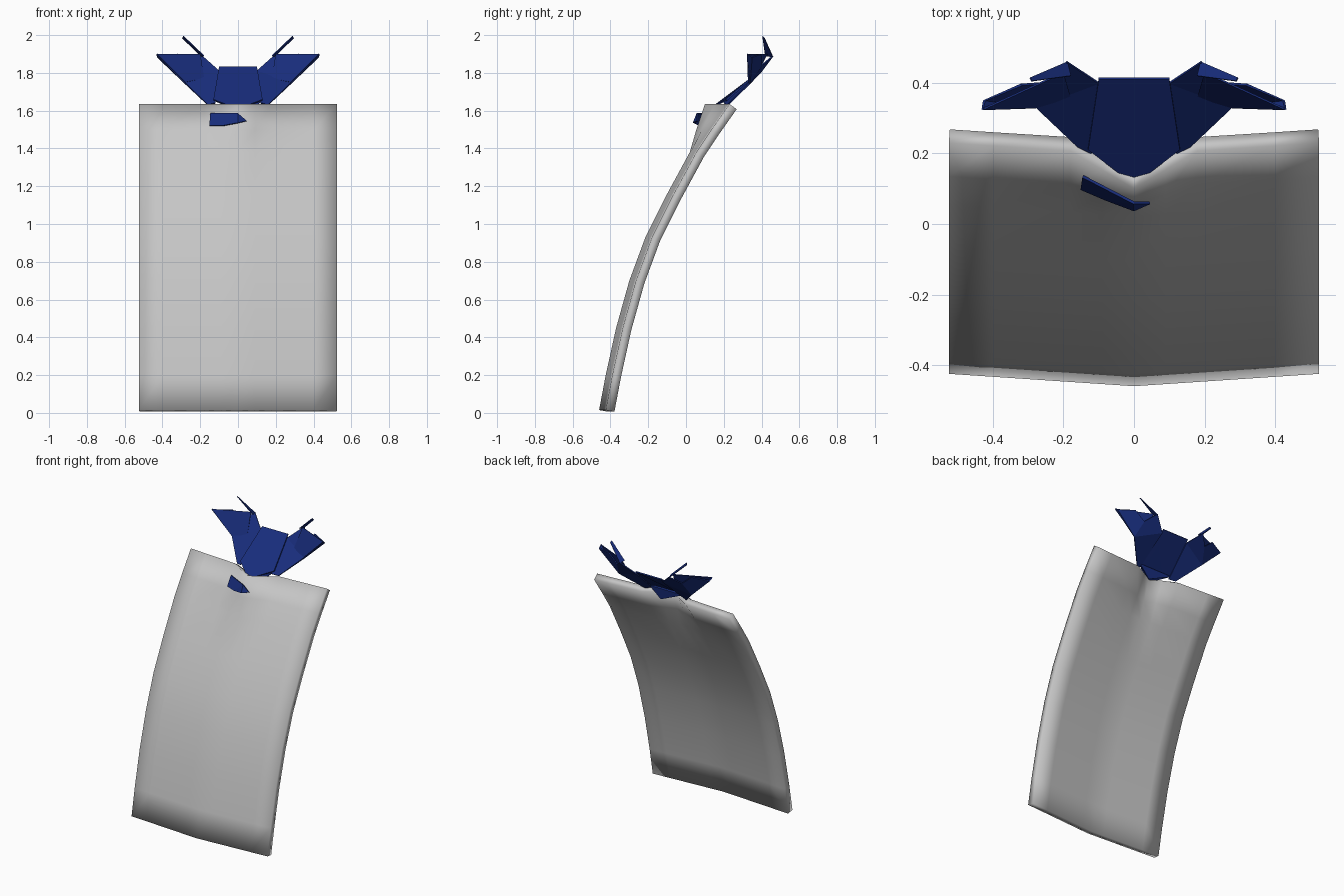
import bpy

old = bpy.data.objects.get("Cube")
if old:
    bpy.data.objects.remove(old, do_unlink=True)


def material(name, rgb):
    m = bpy.data.materials.new(name)
    m.use_nodes = True
    m.diffuse_color = (*rgb, 1)
    m.node_tree.nodes["Principled BSDF"].inputs["Base Color"].default_value = (*rgb, 1)
    return m


grey = material("cloth grey", (0.56, 0.56, 0.56))
blue = material("deep blue", (0.009, 0.026, 0.2))


def sheet(name, verts, faces, mat, thickness, offset=-1):
    mesh = bpy.data.meshes.new(name)
    mesh.from_pydata(verts, [], faces)
    mesh.materials.append(mat)
    ob = bpy.data.objects.new(name, mesh)
    bpy.context.collection.objects.link(ob)
    mod = ob.modifiers.new("thickness", "SOLIDIFY")
    mod.thickness = thickness
    mod.offset = offset
    mod.use_even_offset = True
    return ob


def mirrored(side, pts):
    return [(side * x, y, z) for x, y, z in pts]


# Curved panel: leaning profile (height, depth, forward pinch at the middle)
profile = [(0.015, -0.46, 0), (0.2, -0.425, 0), (0.45, -0.37, 0), (0.7, -0.3, 0),
           (0.93, -0.215, 0), (1.15, -0.105, 0), (1.38, 0.02, 0),
           (1.5, 0.1, 0.045), (1.635, 0.195, 0.095)]
columns = [-0.525, -0.4, -0.18, -0.09, 0, 0.09, 0.18, 0.4, 0.525]
n = len(columns)
verts = []
for z, y, pinch in profile:
    for x in columns:
        dip = pinch * max(0, 1 - abs(x) / 0.18)
        verts.append((x, y + 0.035 * abs(x) / 0.525 - dip, z))
faces = [(r * n + c, r * n + c + 1, (r + 1) * n + c + 1, (r + 1) * n + c)
         for r in range(len(profile) - 1) for c in range(n - 1)]
panel = sheet("curved_panel", verts, faces, grey, 0.047)
for p in panel.data.polygons:
    p.use_smooth = True

# Centre of the collar, with its pointed lower end and rear knot
sheet("collar_centre",
      [(-0.1, 0.41, 1.835), (0.1, 0.41, 1.835), (0.13, 0.21, 1.66),
       (0, 0.11, 1.61), (-0.13, 0.21, 1.66), (0.05, 0.2, 1.575)],
      [(0, 4, 3, 2, 1), (4, 5, 2)], blue, 0.008)

# Collar wings: a broad ribbon ending in an outer flap and an inner spike
for side, label in ((1, "left"), (-1, "right")):
    pts = [(0.1, 0.4, 1.81), (0.12, 0.2, 1.64), (0.16, 0.22, 1.63),
           (0.28, 0.335, 1.745), (0.25, 0.4, 1.84), (0.19, 0.46, 1.89),
           (0.43, 0.325, 1.9), (0.425, 0.35, 1.885), (0.32, 0.395, 1.9),
           (0.22, 0.4, 1.9)]
    sheet(label + "_wing", mirrored(side, pts),
          [(0, 1, 2, 3), (0, 3, 4, 5), (3, 7, 8, 4), (3, 6, 7), (3, 9, 6)][:4],
          blue, 0.007, 0)
    top_flap = [(0.28, 0.33, 1.75), (0.43, 0.325, 1.9), (0.2, 0.43, 1.9),
                (0.18, 0.36, 1.77)]
    sheet(label + "_wing_flap", mirrored(side, top_flap), [(0, 1, 2, 3)], blue, 0.005, 0)
    spike = [(0.19, 0.46, 1.885), (0.295, 0.415, 1.985), (0.29, 0.405, 1.995),
             (0.18, 0.42, 1.89)]
    sheet(label + "_spike", mirrored(side, spike), [(0, 1, 2, 3)], blue, 0.005, 0)

# Lower tip of the collar showing through the front of the panel
sheet("collar_tip",
      [(-0.145, 0.135, 1.585), (-0.15, 0.1, 1.52), (-0.08, 0.07, 1.52),
       (0, 0.04, 1.535), (0.045, 0.06, 1.545), (0, 0.06, 1.585)],
      [(0, 1, 2, 5), (5, 2, 3), (5, 3, 4)], blue, 0.008, 0)
